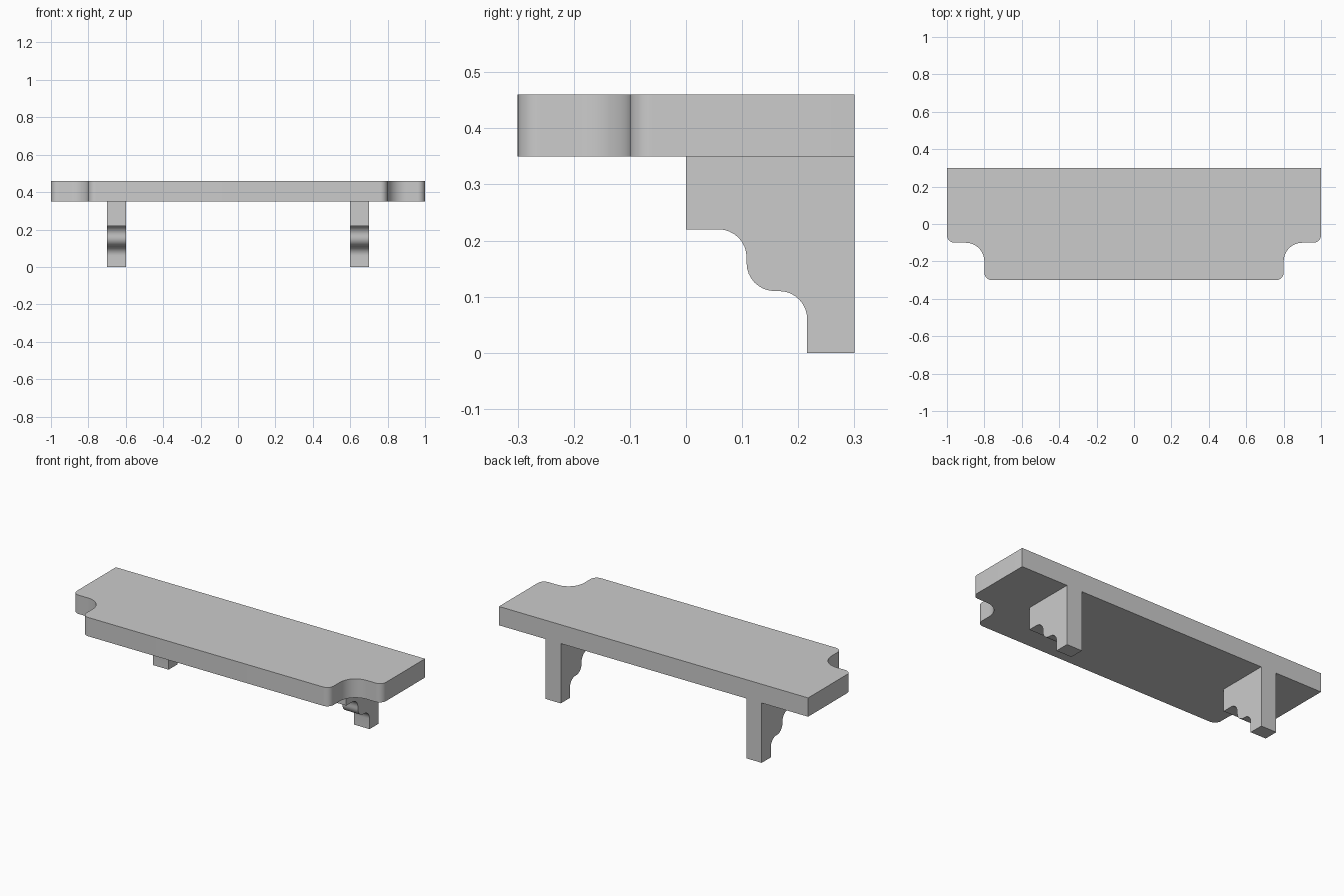
import bpy
import bmesh
from math import sin, cos, radians
from mathutils import Vector

cube = bpy.data.objects.get("Cube")
if cube:
    bpy.data.objects.remove(cube, do_unlink=True)

grey = bpy.data.materials.new("plain grey")
grey.use_nodes = True
colour = (0.6, 0.6, 0.6, 1)
grey.diffuse_color = colour
grey.node_tree.nodes["Principled BSDF"].inputs["Base Color"].default_value = colour


def arc(cx, cy, r, start, end, steps=8):
    """Points along a circular arc, angles in degrees."""
    angles = [radians(start + (end - start) * i / steps) for i in range(steps + 1)]
    return [(cx + r * cos(a), cy + r * sin(a)) for a in angles]


def extrude_outline(name, points, offset):
    """Solid made by sweeping a closed flat outline along an offset."""
    bm = bmesh.new()
    face = bm.faces.new([bm.verts.new(p) for p in points])
    swept = bmesh.ops.extrude_face_region(bm, geom=[face], use_keep_orig=True)
    moved = [v for v in swept["geom"] if isinstance(v, bmesh.types.BMVert)]
    bmesh.ops.translate(bm, verts=moved, vec=Vector(offset))
    bmesh.ops.recalc_face_normals(bm, faces=bm.faces)
    mesh = bpy.data.meshes.new(name)
    bm.to_mesh(mesh)
    bm.free()
    mesh.materials.append(grey)
    obj = bpy.data.objects.new(name, mesh)
    bpy.context.collection.objects.link(obj)
    bpy.ops.object.select_all(action="DESELECT")
    obj.select_set(True)
    bpy.context.view_layer.objects.active = obj
    bpy.ops.object.shade_smooth_by_angle(angle=radians(35))
    return obj


# Shelf board: half outline with a scooped front corner, mirrored across x
half = [(1, 0.3)]
half += arc(0.96, -0.06, 0.04, 0, -90)
half += arc(0.9, -0.2, 0.1, 90, 180)
half += arc(0.76, -0.26, 0.04, 0, -90)
outline = half + [(-x, y) for x, y in reversed(half)]
extrude_outline("shelf_board", [(x, y, 0.35) for x, y in outline], (0, 0, 0.11))

# Brackets: stepped ogee side profile in y and z
profile = [(0.3, 0), (0.3, 0.35), (0, 0.35), (0, 0.22)]
profile += arc(0.058, 0.17, 0.05, 90, 0)
profile += arc(0.158, 0.16, 0.05, 180, 270)
profile += arc(0.166, 0.06, 0.05, 90, 0)
profile += [(0.216, 0)]
for name, x in (("left_bracket", 0.6), ("right_bracket", -0.7)):
    extrude_outline(name, [(x, y, z) for y, z in profile], (0.1, 0, 0))
